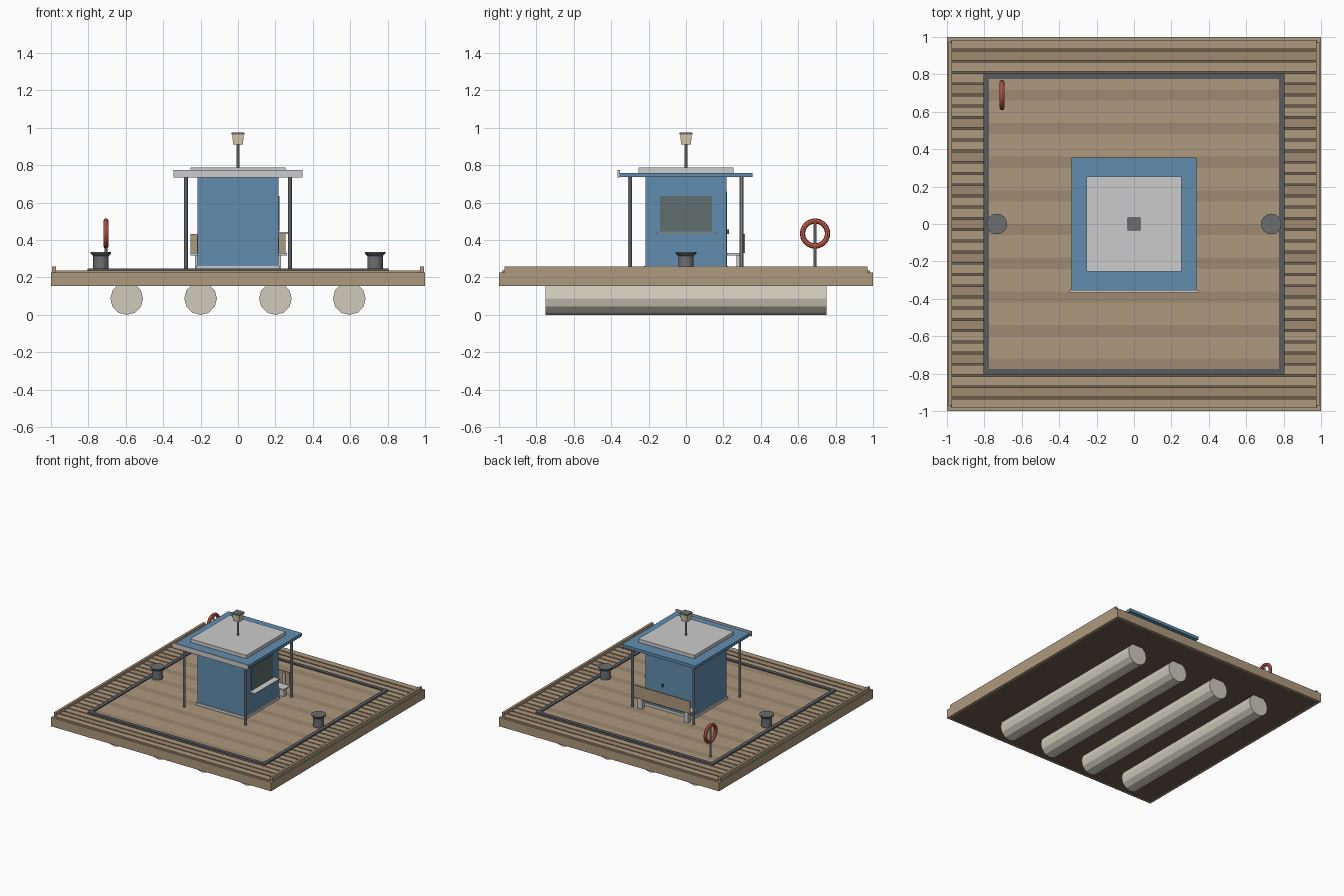
import bpy
from math import pi


def mat(name, c):
    m = bpy.data.materials.new(name)
    m.diffuse_color = (*c, 1)
    return m


WOOD = mat("wood", (0.42, 0.32, 0.21))
WOOD2 = mat("wood_dark", (0.34, 0.255, 0.165))
UNDER = mat("underside", (0.15, 0.11, 0.075))
BLUE = mat("blue", (0.12, 0.27, 0.43))
PALE = mat("pale", (0.66, 0.66, 0.64))
FLOAT = mat("float", (0.62, 0.6, 0.5))
STEEL = mat("steel", (0.38, 0.4, 0.43))
DARK = mat("dark", (0.1, 0.105, 0.115))
IRON = mat("iron", (0.15, 0.155, 0.16))
GLASS = mat("glass", (0.12, 0.16, 0.16))
RED = mat("red", (0.65, 0.12, 0.08))
LAMP = mat("lamp", (0.7, 0.6, 0.4))


def finish(name, m):
    o = bpy.context.object
    o.name = name
    o.data.materials.append(m)
    return o


def box(name, x0, x1, y0, y1, z0, z1, m):
    bpy.ops.mesh.primitive_cube_add(size=1, location=((x0 + x1) / 2, (y0 + y1) / 2, (z0 + z1) / 2))
    o = finish(name, m)
    o.scale = (x1 - x0, y1 - y0, z1 - z0)
    bpy.ops.object.transform_apply(location=False, rotation=False, scale=True)
    return o


def cone(name, x, y, z0, z1, r0, r1, m, n=12, rot=0):
    bpy.ops.mesh.primitive_cone_add(vertices=n, radius1=r0, radius2=r1, depth=z1 - z0,
                                    location=(x, y, (z0 + z1) / 2), rotation=(0, 0, rot))
    return finish(name, m)


# pontoon floats
for i, x in enumerate((-0.595, -0.2, 0.2, 0.595)):
    bpy.ops.mesh.primitive_cylinder_add(vertices=12, radius=0.0875, depth=1.5,
                                        location=(x, 0, 0.0875), rotation=(pi / 2, 0, 0))
    finish(f"float_{i}", FLOAT)

# deck core and rim boards
box("deck_core", -0.98, 0.98, -0.98, 0.98, 0.158, 0.228, UNDER)
for s, n in ((-1, "a"), (1, "b")):
    box(f"rim_end_{n}", -1, 1, min(s, s * 0.98), max(s, s * 0.98), 0.155, 0.228, WOOD)
    box(f"rim_side_{n}", min(s, s * 0.98), max(s, s * 0.98), -0.98, 0.98, 0.155, 0.228, WOOD)
    box(f"curb_rail_{n}", s * 0.984 - 0.01, s * 0.984 + 0.01, -0.97, 0.97, 0.228, 0.26, WOOD)

# outer deck planks with gaps
N = 33
pitch = 1.98 / N
for i in range(N):
    y = -0.99 + i * pitch
    box(f"plank_{i}", -0.975, 0.975, y + 0.005, y + pitch - 0.005, 0.226, 0.238,
        WOOD2 if i % 3 == 1 else WOOD)

# inner deck boards in two tones
M = 26
pitch = 1.56 / M
for i in range(M):
    y = -0.78 + i * pitch
    box(f"inner_board_{i}", -0.785, 0.785, y, y + pitch, 0.23, 0.241, WOOD2 if i % 3 == 0 else WOOD)

# dark edging around the inner deck
for s, n in ((-1, "a"), (1, "b")):
    box(f"edging_x_{n}", -0.805, 0.805, s * 0.79 - 0.015, s * 0.79 + 0.015, 0.232, 0.249, DARK)
    box(f"edging_y_{n}", s * 0.79 - 0.015, s * 0.79 + 0.015, -0.775, 0.775, 0.232, 0.249, DARK)

# cabin
box("cabin_plinth", -0.225, 0.225, -0.225, 0.225, 0.24, 0.262, PALE)
box("cabin_walls", -0.217, 0.217, -0.217, 0.217, 0.26, 0.74, BLUE)
box("door", -0.09, 0.09, 0.215, 0.219, 0.262, 0.66, BLUE)
box("door_handle", 0.053, 0.063, 0.217, 0.23, 0.432, 0.456, DARK)
box("window", 0.212, 0.222, -0.14, 0.14, 0.445, 0.635, GLASS)
box("window_counter", 0.215, 0.268, -0.16, 0.16, 0.433, 0.443, PALE)

# roof
box("roof", -0.335, 0.335, -0.355, 0.355, 0.736, 0.76, BLUE)
box("roof_top", -0.255, 0.255, -0.255, 0.255, 0.758, 0.788, PALE)
box("roof_fascia", -0.345, 0.345, -0.365, -0.354, 0.735, 0.774, PALE)
for x in (-0.278, 0.278):
    for y in (-0.3, 0.296):
        cone("roof_post", x, y, 0.238, 0.738, 0.011, 0.011, STEEL, 10)

# mast lamp
cone("mast", 0, 0, 0.785, 0.912, 0.008, 0.008, STEEL, 10)
cone("lamp", 0, 0, 0.91, 0.966, 0.037, 0.044, LAMP, 4, pi / 4)
box("lamp_cap", -0.035, 0.035, -0.035, 0.035, 0.965, 0.976, IRON)

# bench behind the cabin
box("bench_seat", -0.255, 0.262, 0.218, 0.3, 0.318, 0.33, PALE)
box("bench_back", -0.255, 0.255, 0.303, 0.315, 0.33, 0.432, WOOD)
for x in (-0.21, 0.21):
    box("bench_leg", x - 0.02, x + 0.02, 0.27, 0.3, 0.24, 0.32, PALE)
    box("bench_bracket", x - 0.01, x + 0.01, 0.294, 0.304, 0.32, 0.42, PALE)

# bollards
for x in (-0.733, 0.733):
    cone("bollard_body", x, 0, 0.238, 0.322, 0.041, 0.041, IRON, 16)
    cone("bollard_flare", x, 0, 0.315, 0.328, 0.041, 0.055, IRON, 16)
    cone("bollard_cap", x, 0, 0.328, 0.337, 0.055, 0.055, IRON, 16)

# life ring on its post
cone("ring_post", -0.705, 0.69, 0.238, 0.5, 0.008, 0.008, STEEL, 8)
bpy.ops.mesh.primitive_torus_add(major_segments=24, minor_segments=8, major_radius=0.067,
                                 minor_radius=0.014, location=(-0.706, 0.69, 0.435),
                                 rotation=(0, pi / 2, 0))
finish("life_ring", RED)
bpy.ops.object.shade_smooth_by_angle()
